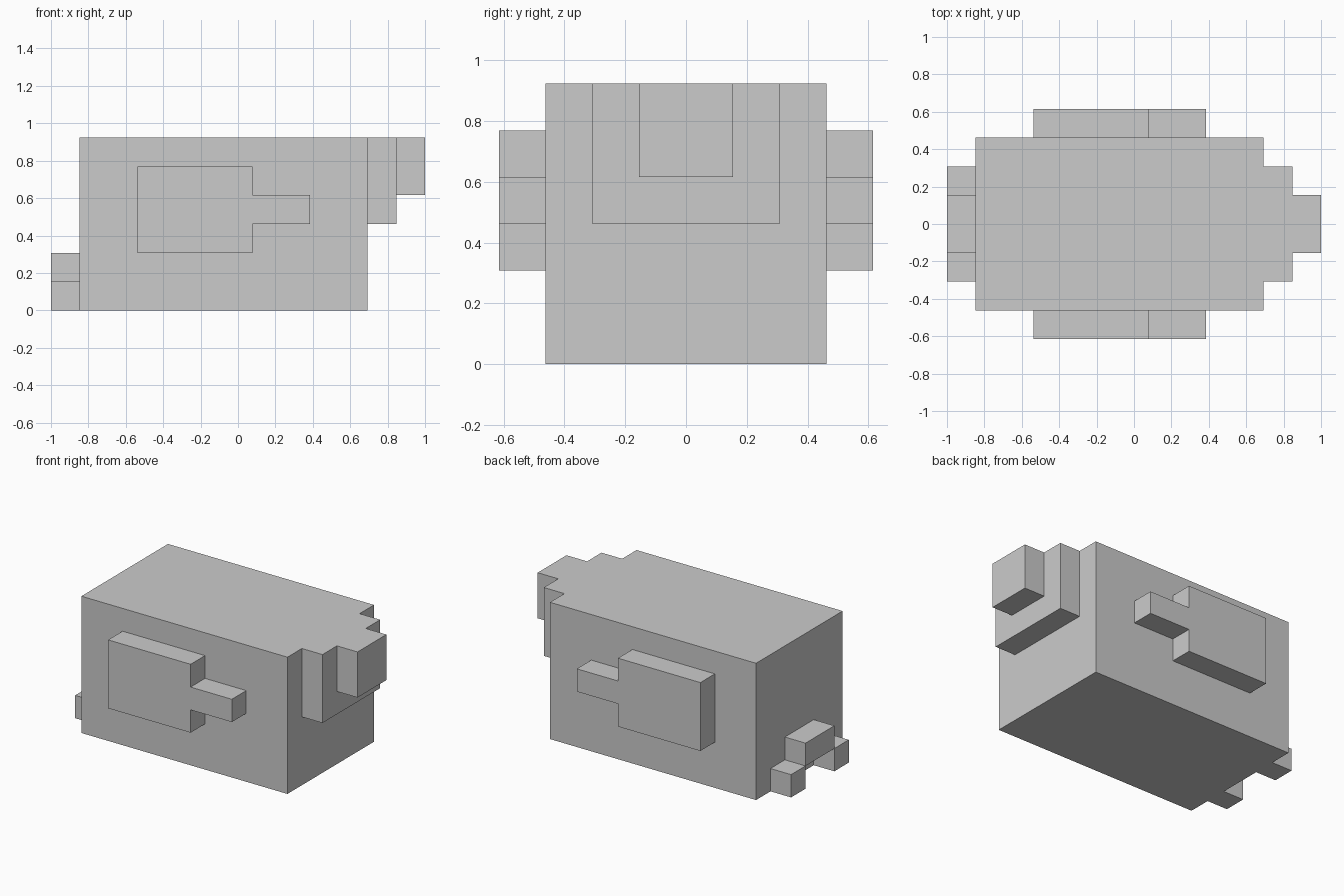
import bpy
import bmesh

if "Cube" in bpy.data.objects:
    bpy.data.objects.remove(bpy.data.objects["Cube"])

U = 2 / 13  # one grid cell; the model is 13 cells long


def prism(name, profile, axis, start, end):
    """Extrude a 2D profile (in cells) along x (profile y, z) or y (profile x, z)."""
    def place(p, d):
        return (d * U, p[0] * U, p[1] * U) if axis == "x" else (p[0] * U, d * U, p[1] * U)
    bm = bmesh.new()
    a = [bm.verts.new(place(p, start)) for p in profile]
    b = [bm.verts.new(place(p, end)) for p in profile]
    bm.faces.new(a)
    bm.faces.new(b[::-1])
    n = len(profile)
    for i in range(n):
        j = (i + 1) % n
        bm.faces.new((a[i], b[i], b[j], a[j]))
    bmesh.ops.recalc_face_normals(bm, faces=bm.faces)
    mesh = bpy.data.meshes.new(name)
    bm.to_mesh(mesh)
    bm.free()
    obj = bpy.data.objects.new(name, mesh)
    bpy.context.collection.objects.link(obj)
    return obj


def box(name, x, y, z):
    profile = [(y[0], z[0]), (y[1], z[0]), (y[1], z[1]), (y[0], z[1])]
    return prism(name, profile, "x", *x)


# Main block
box("body", (-5.5, 4.5), (-3, 3), (0, 6))

# Stepped front end
box("face_plate", (4.5, 5.5), (-2, 2), (3, 6))
box("snout", (5.5, 6.5), (-1, 1), (4, 6))

# Rear end: raised middle block with a lower block on each side
box("tail_middle", (-6.5, -5.5), (-1, 1), (1, 2))

# Side panels with a narrow tab, and lower tail blocks, on both sides
panel = [(-3.5, 2), (0.5, 2), (0.5, 3), (2.5, 3),
         (2.5, 4), (0.5, 4), (0.5, 5), (-3.5, 5)]
for side, s in (("right", -1), ("left", 1)):
    prism(f"side_panel_{side}", panel, "y", 3 * s, 4 * s)
    box(f"tail_block_{side}", (-6.5, -5.5), (1 * s, 2 * s), (0, 1))
